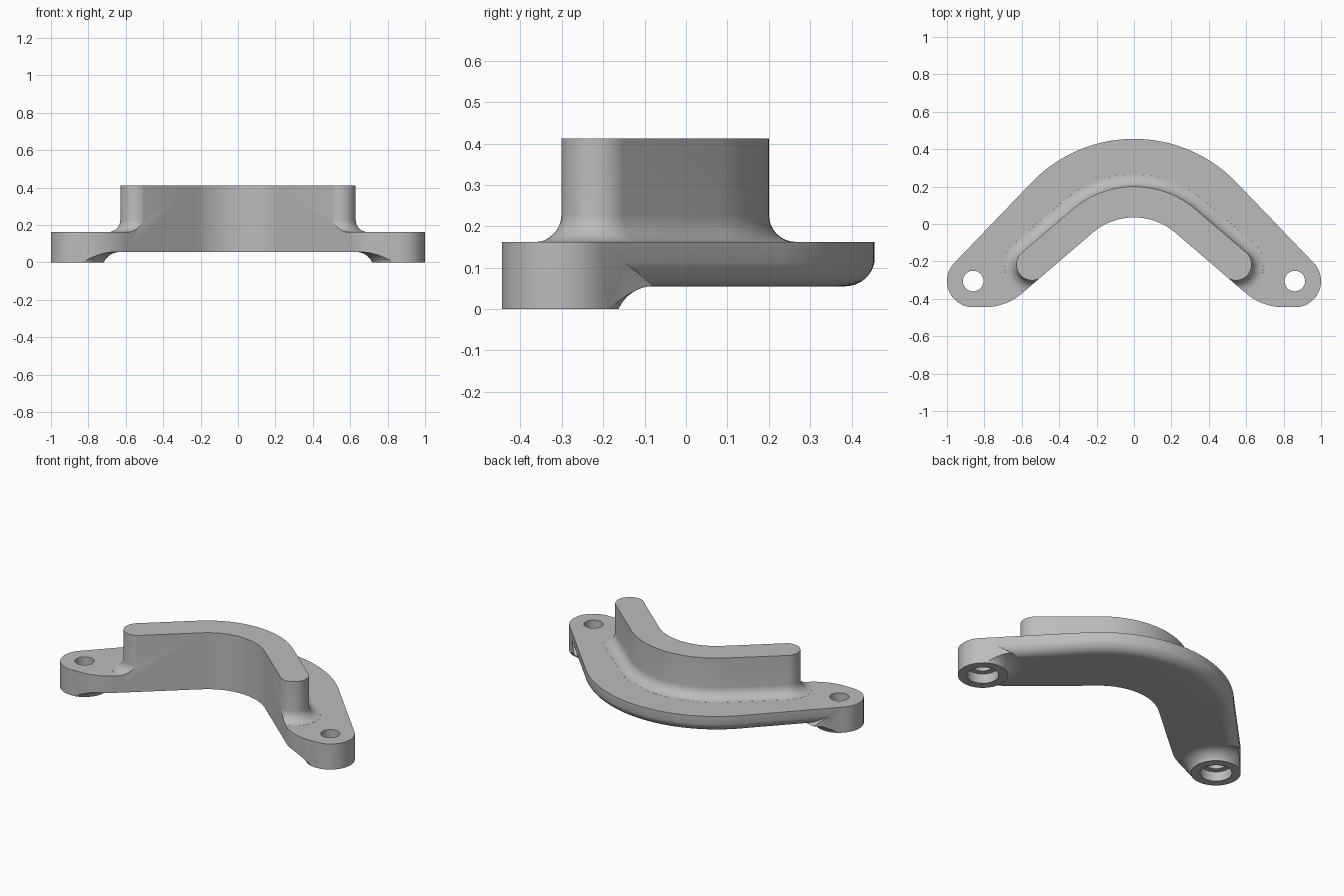
import bpy, bmesh, math
from math import sin, cos, radians, pi

if "Cube" in bpy.data.objects:
    bpy.data.objects.remove(bpy.data.objects["Cube"])

CY = -0.305                      # shared centre of the bend and the ears, in y
EAR_X, EAR_R = 0.86, 0.14
BEND = radians(40.5)             # half angle of the wall and inner edge
TOP, PLATE_TOP, PLATE_LOW = 0.412, 0.162, 0.055

grey = bpy.data.materials.new("grey_metal")
grey.use_nodes = True
tint = (0.5, 0.5, 0.5, 1)
grey.diffuse_color = tint
grey.node_tree.nodes["Principled BSDF"].inputs["Base Color"].default_value = tint


def arc(cx, cy, r, a, b, n):
    """Points on an arc; angles run clockwise from +y."""
    return [(cx + r * sin(a + (b - a) * i / n), cy + r * cos(a + (b - a) * i / n))
            for i in range(n + 1)]


def mirrored(half):
    """Close a half outline whose points all lie at x > 0."""
    return half + [(-x, y) for x, y in reversed(half)]


def loft(name, layers):
    """Solid through outlines of equal point count, given as (z, outline)."""
    bm = bmesh.new()
    rings = [[bm.verts.new((x, y, z)) for x, y in pts] for z, pts in layers]
    n = len(rings[0])
    for low, high in zip(rings, rings[1:]):
        for i in range(n):
            j = (i + 1) % n
            bm.faces.new((low[i], low[j], high[j], high[i]))
    bm.faces.new(rings[0])
    bm.faces.new(rings[-1])
    bmesh.ops.recalc_face_normals(bm, faces=bm.faces)
    mesh = bpy.data.meshes.new(name)
    bm.to_mesh(mesh)
    bm.free()
    mesh.materials.append(grey)
    obj = bpy.data.objects.new(name, mesh)
    bpy.context.collection.objects.link(obj)
    return obj


def lathe(name, x, profile):
    """Round solid standing at an ear, profile given as (radius, z)."""
    return loft(name, [(z, arc(x, CY, r, 0, 2 * pi * 63 / 64, 63)) for r, z in profile])


def combine(target, tool, operation):
    """Boolean the tool into the target and discard the tool."""
    tool.hide_render = True
    mod = target.modifiers.new("cut", 'BOOLEAN')
    mod.operation, mod.solver, mod.object = operation, 'EXACT', tool
    bpy.context.view_layer.objects.active = target
    bpy.ops.object.modifier_apply(modifier=mod.name)
    bpy.data.objects.remove(tool)


def plate_outline():
    """Full silhouette from above."""
    half = arc(0, CY, 0.76, radians(0.5), radians(45), 24)
    half += arc(EAR_X, CY, EAR_R, radians(45), pi, 28)
    half += arc(0.8, -0.135, 0.31, pi, pi + BEND, 12)
    half += arc(0, CY, 0.34, BEND, radians(0.5), 20)
    return mirrored(half)


def back_outline(d):
    """Back edge moved inwards by d, open-ended well past the front."""
    half = arc(0, CY, 0.76 - d, radians(0.5), radians(45), 24)
    half += arc(EAR_X, CY, EAR_R - d, radians(45), pi / 2, 10)
    return mirrored(half + [(EAR_X + EAR_R - d, -0.6)])


def wall_outline(d):
    """Bent bar with round ends, grown by d."""
    mid, width, length = 0.421, 0.0845 + d, 0.357
    ex = mid * sin(BEND) + length * cos(BEND)
    ey = CY + mid * cos(BEND) - length * sin(BEND)
    half = arc(0, CY, mid + width, radians(0.5), BEND, 20)
    half += arc(ex, ey, width, BEND, BEND + pi, 24)
    half += arc(0, CY, mid - width, BEND, radians(0.5), 20)
    return mirrored(half)


steps = [i / 8 * pi / 2 for i in range(9)]

# Plate with a rounded lower back edge
ROUND = 0.072
body = loft("bracket_body",
            [(PLATE_LOW + ROUND * (1 - cos(a)), back_outline(ROUND * (1 - sin(a)) - 0.002))
             for a in steps] + [(PLATE_TOP, back_outline(-0.002))])

# Feet under the ears, flaring into the underside
FLARE, SWEEP = 0.093, radians(65.8)
foot = [(0.143, -0.05)]
for i in range(9):
    a = SWEEP * (1 - i / 8)
    foot.append((0.227 - FLARE * sin(a), PLATE_LOW + 0.0005 - FLARE * (1 - cos(a))))
foot += [(0.145, 0.125), (0.142, 0.15)]
for side in (-1, 1):
    combine(body, lathe("foot", side * EAR_X, foot), 'UNION')

# Upright wall with a fillet at its base
FILLET = 0.065
wall = [(PLATE_TOP - 0.005, wall_outline(FILLET + 0.003))]
wall += [(PLATE_TOP + FILLET * (1 - cos(a)) + 0.0003, wall_outline(FILLET * (1 - sin(a))))
         for a in steps]
wall.append((TOP + 0.1, wall_outline(0)))
combine(body, loft("wall", wall), 'UNION')

# Trim everything to the silhouette
outline = plate_outline()
combine(body, loft("trim", [(0, outline), (TOP, outline)]), 'INTERSECT')

# Stepped bolt holes
for side in (-1, 1):
    hole = [(0.09, -0.1), (0.09, 0.06), (0.055, 0.06), (0.055, 0.3)]
    combine(body, lathe("hole", side * EAR_X, hole), 'DIFFERENCE')

bpy.ops.object.select_all(action='DESELECT')
body.select_set(True)
bpy.context.view_layer.objects.active = body
bpy.ops.object.shade_smooth_by_angle(angle=radians(30))
